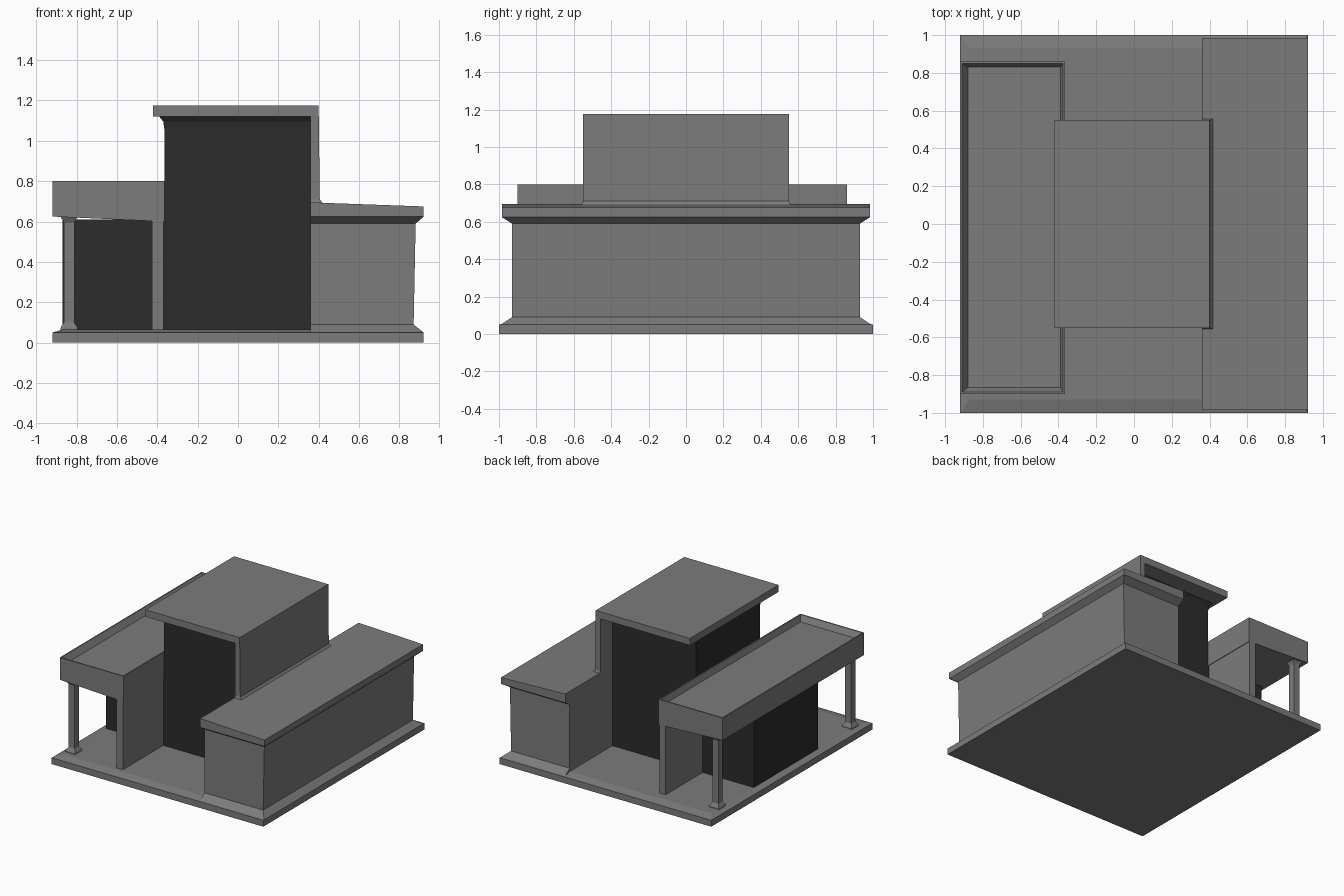
import bpy
import bmesh

if "Cube" in bpy.data.objects:
    bpy.data.objects.remove(bpy.data.objects["Cube"])


def material(name, v):
    mat = bpy.data.materials.new(name)
    mat.diffuse_color = (v, v, v, 1)
    mat.use_nodes = True
    mat.node_tree.nodes["Principled BSDF"].inputs["Base Color"].default_value = mat.diffuse_color
    return mat


GREY = material("dark_grey", 0.2)
SHADE = material("recess_black", 0.025)


def loft(name, sections, mat=GREY):
    """Stack of rectangles (x0, x1, y0, y1, z); z may be (left, right)."""
    bm = bmesh.new()
    rings = []
    for x0, x1, y0, y1, z in sections:
        zl, zr = z if isinstance(z, tuple) else (z, z)
        rings.append([bm.verts.new(p) for p in
                      ((x0, y0, zl), (x1, y0, zr), (x1, y1, zr), (x0, y1, zl))])
    for a, b in zip(rings, rings[1:]):
        for i in range(4):
            j = (i + 1) % 4
            bm.faces.new((a[i], a[j], b[j], b[i]))
    bm.faces.new(rings[0][::-1])
    bm.faces.new(rings[-1])
    bmesh.ops.recalc_face_normals(bm, faces=bm.faces)
    mesh = bpy.data.meshes.new(name)
    bm.to_mesh(mesh)
    bm.free()
    mesh.materials.append(mat)
    obj = bpy.data.objects.new(name, mesh)
    bpy.context.collection.objects.link(obj)
    return obj


def box(name, x0, x1, y0, y1, z0, z1, mat=GREY):
    return loft(name, [(x0, x1, y0, y1, z0), (x0, x1, y0, y1, z1)], mat)


# Ground slab with a slightly sloped rim
loft("base_slab", [(-0.92, 0.92, -1, 1, 0), (-0.92, 0.92, -1, 1, 0.05),
                   (-0.87, 0.87, -0.93, 0.93, 0.065)])

# Right wing: flared foot, wall, cornice and gently pitched roof in one shell
loft("right_wing", [(0.36, 0.92, -0.99, 0.99, 0.05),
                    (0.36, 0.87, -0.93, 0.93, 0.09),
                    (0.36, 0.88, -0.93, 0.93, 0.59),
                    (0.36, 0.92, -0.985, 0.985, 0.625),
                    (0.36, 0.92, -0.985, 0.985, (0.695, 0.675))])

# Tall central hall, recessed beneath an overhanging roof
loft("central_hall", [(-0.365, 0.36, -0.4, 0.4, 0.06),
                      (-0.365, 0.36, -0.4, 0.4, 1.06),
                      (-0.37, 0.36, -0.405, 0.405, 1.095),
                      (-0.39, 0.36, -0.42, 0.42, 1.12)], SHADE)
box("central_roof", -0.42, 0.40, -0.55, 0.55, 1.12, 1.175)
loft("central_side_wall", [(0.36, 0.425, -0.56, 0.56, 0.685),
                           (0.36, 0.405, -0.55, 0.55, 0.71),
                           (0.36, 0.40, -0.55, 0.55, 1.12)])

# Left room under the canopy
box("left_room", -0.87, -0.365, -0.4, 0.4, 0.06, 0.61, SHADE)

# Canopy tray: last two rings form the sunken top with sloping sides
loft("left_canopy", [(-0.92, -0.365, -0.9, 0.86, (0.625, 0.60)),
                     (-0.92, -0.365, -0.9, 0.86, 0.80),
                     (-0.91, -0.375, -0.89, 0.85, 0.80),
                     (-0.88, -0.39, -0.865, 0.83, 0.755)])

# Fin walls and corner posts at both ends of the canopy
for end, s, y_out in (("front", -1, 0.9), ("back", 1, 0.86)):
    y0, y1 = sorted((s * 0.4, s * y_out))
    box(end + "_fin_wall", -0.425, -0.37, y0, y1, 0.06, 0.61)
    yc = s * (y_out - 0.055)
    steps = ((0.042, 0.06), (0.042, 0.075), (0.026, 0.10),
             (0.026, 0.595), (0.042, 0.625))
    loft(end + "_post", [(-0.837 - r, -0.837 + r, yc - r, yc + r, z)
                         for r, z in steps])
